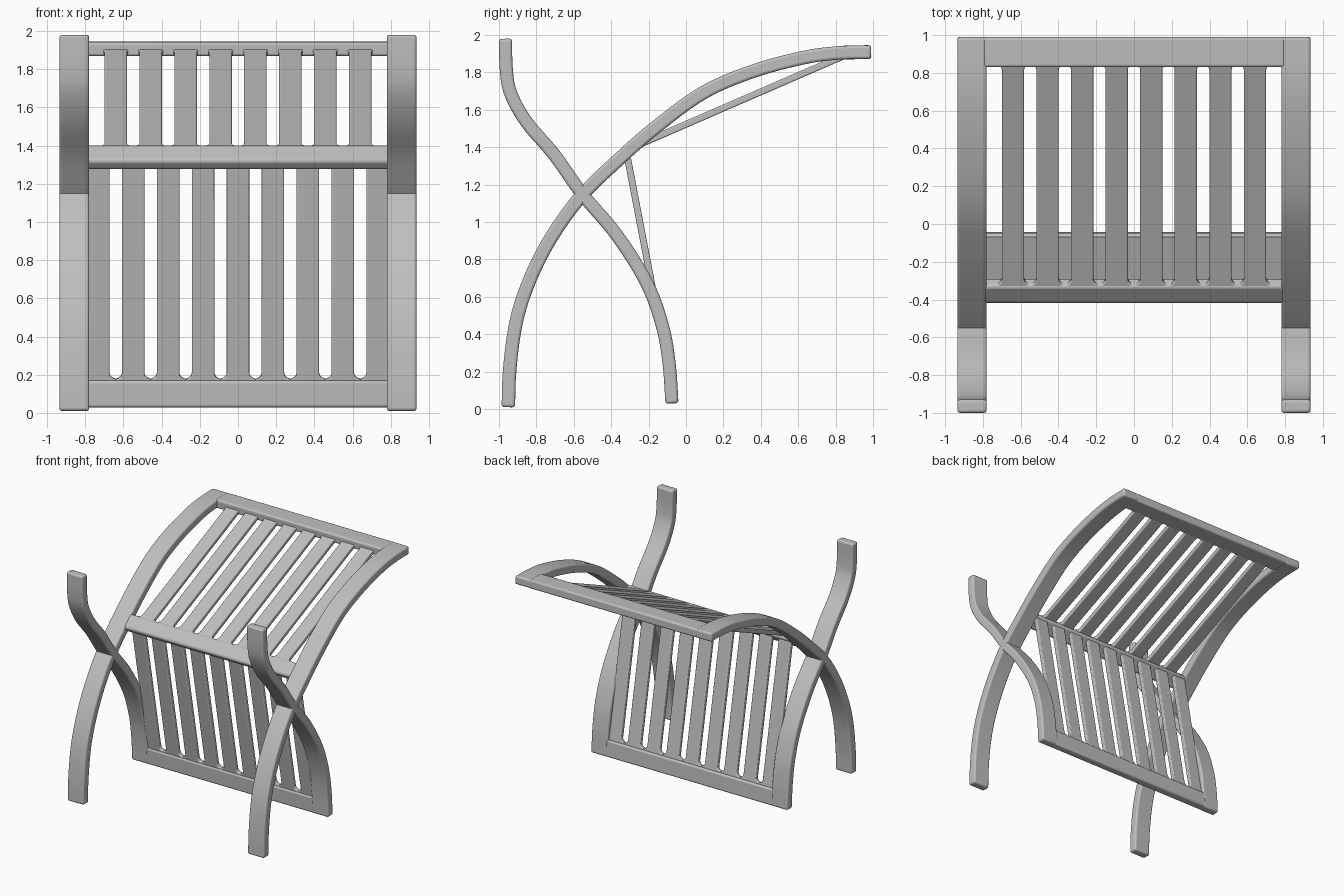
import bpy, bmesh, math
from mathutils import Vector

cube = bpy.data.objects.get("Cube")
if cube:
    bpy.data.objects.remove(cube)

mat = bpy.data.materials.new("warm_grey")
mat.use_nodes = True
grey = (0.52, 0.52, 0.52, 1)
mat.diffuse_color = grey
mat.node_tree.nodes["Principled BSDF"].inputs["Base Color"].default_value = grey


def finish(name, bm, bevel):
    """Turn a bmesh into a softly rounded, smooth-shaded object."""
    bmesh.ops.recalc_face_normals(bm, faces=bm.faces)
    mesh = bpy.data.meshes.new(name)
    bm.to_mesh(mesh)
    bm.free()
    mesh.materials.append(mat)
    obj = bpy.data.objects.new(name, mesh)
    bpy.context.collection.objects.link(obj)
    mod = obj.modifiers.new("soft_edges", 'BEVEL')
    mod.width, mod.segments, mod.limit_method = bevel, 3, 'ANGLE'
    mod.angle_limit = math.radians(40)
    bpy.ops.object.select_all(action='DESELECT')
    obj.select_set(True)
    bpy.context.view_layer.objects.active = obj
    bpy.ops.object.shade_smooth_by_angle(angle=math.radians(40))
    return obj


def extrude_outline(name, outline, offset, bevel):
    """Prism made by moving a planar outline along an offset vector."""
    bm = bmesh.new()
    face = bm.faces.new([bm.verts.new(p) for p in outline])
    ext = bmesh.ops.extrude_face_region(bm, geom=[face])
    bmesh.ops.translate(bm, vec=offset,
                        verts=[v for v in ext["geom"] if isinstance(v, bmesh.types.BMVert)])
    return finish(name, bm, bevel)


def smooth_path(points, steps=6):
    """Catmull-Rom path through (y, z) points."""
    p = [Vector(c) for c in points]
    p = [p[0] * 2 - p[1]] + p + [p[-1] * 2 - p[-2]]
    path = []
    for a, b, c, d in zip(p, p[1:], p[2:], p[3:]):
        for i in range(steps):
            t = i / steps
            path.append(0.5 * (2 * b + (c - a) * t + (2 * a - 5 * b + 4 * c - d) * t * t
                               + (3 * b - a - 3 * c + d) * t ** 3))
    return path + [p[-2]]


def ribbon(name, path, x0, x1, thick, bevel=0.014):
    """Curved board following a path, spanning x0 to x1."""
    near, far = [], []
    for i, p in enumerate(path):
        t = (path[min(i + 1, len(path) - 1)] - path[max(i - 1, 0)]).normalized()
        n = Vector((-t.y, t.x)) * thick / 2
        near.append((x0, *(p + n)))
        far.append((x0, *(p - n)))
    return extrude_outline(name, near + far[::-1], (x1 - x0, 0, 0), bevel)


def slat(name, x, start, end, flare_start, flare_end):
    """Straight board whose ends can flare out to round off the slots."""
    a, b = Vector((0, *start)), Vector((0, *end))
    length, d = (b - a).length, (b - a).normalized()
    n = Vector((0, -d.z, d.y))
    half, r = 0.059, 0.033
    angles = [math.pi / 2 * i / 5 for i in range(6)]
    arc = [(half + r - r * math.sin(t), r - r * math.cos(t)) for t in angles]
    side = [(half, 0)]
    if flare_start is not None:
        side = [(half + r, 0)] + [(w, flare_start + s) for w, s in arc]
    if flare_end is not None:
        side += [(w, length - flare_end - s) for w, s in arc[::-1]] + [(half + r, length)]
    else:
        side.append((half, length))
    full = side + [(-w, s) for w, s in side[::-1]]
    outline = [a + d * s + Vector((x + w, 0, 0)) - n * SLAT / 2 for w, s in full]
    return extrude_outline(name, outline, n * SLAT, 0.007)


SLAT = 0.036
IN, OUT = 0.78, 0.935
PITCH = 0.183

# Two crossing curves seen from the side, as (y, z)
seat_curve = smooth_path([(-0.95, 0.01), (-0.944, 0.19), (-0.92, 0.4), (-0.88, 0.57),
                          (-0.805, 0.76), (-0.7, 0.95), (-0.555, 1.145), (-0.37, 1.325),
                          (-0.17, 1.5), (0.09, 1.69), (0.355, 1.805), (0.62, 1.877),
                          (0.8, 1.903), (0.99, 1.909)])
arm_curve = smooth_path([(-0.965, 1.98), (-0.961, 1.82), (-0.938, 1.69), (-0.853, 1.535),
                         (-0.703, 1.358), (-0.555, 1.15), (-0.37, 0.93), (-0.21, 0.674),
                         (-0.125, 0.44), (-0.09, 0.24), (-0.075, 0.03)])

# Side frames
for side, s in (("left", 1), ("right", -1)):
    ribbon(side + "_seat_leg", seat_curve, s * IN, s * OUT, 0.072)
    ribbon(side + "_arm_leg", arm_curve, s * IN, s * OUT, 0.07)

# Cross rails follow short stretches of the same curves
reach = IN + 0.02
ribbon("rear_rail", [p for p in seat_curve if p.x > 0.83], -reach, reach, 0.074)
ribbon("front_rail", [p for p in seat_curve if -0.41 < p.x < -0.3], -reach, reach, 0.07, 0.02)
ribbon("bottom_rail", [p for p in arm_curve if p.y < 0.19], -reach, reach, 0.068)

# Upper slats
for i in range(8):
    slat(f"upper_slat_{i + 1}", (i - 3.5) * PITCH, (-0.34, 1.375), (0.87, 1.9), 0.025, 0.022)

# Lower slats
for i in range(9):
    slat(f"lower_slat_{i + 1}", (i - 4) * PITCH, (-0.312, 1.34), (-0.08, 0.13), None, 0.05)
